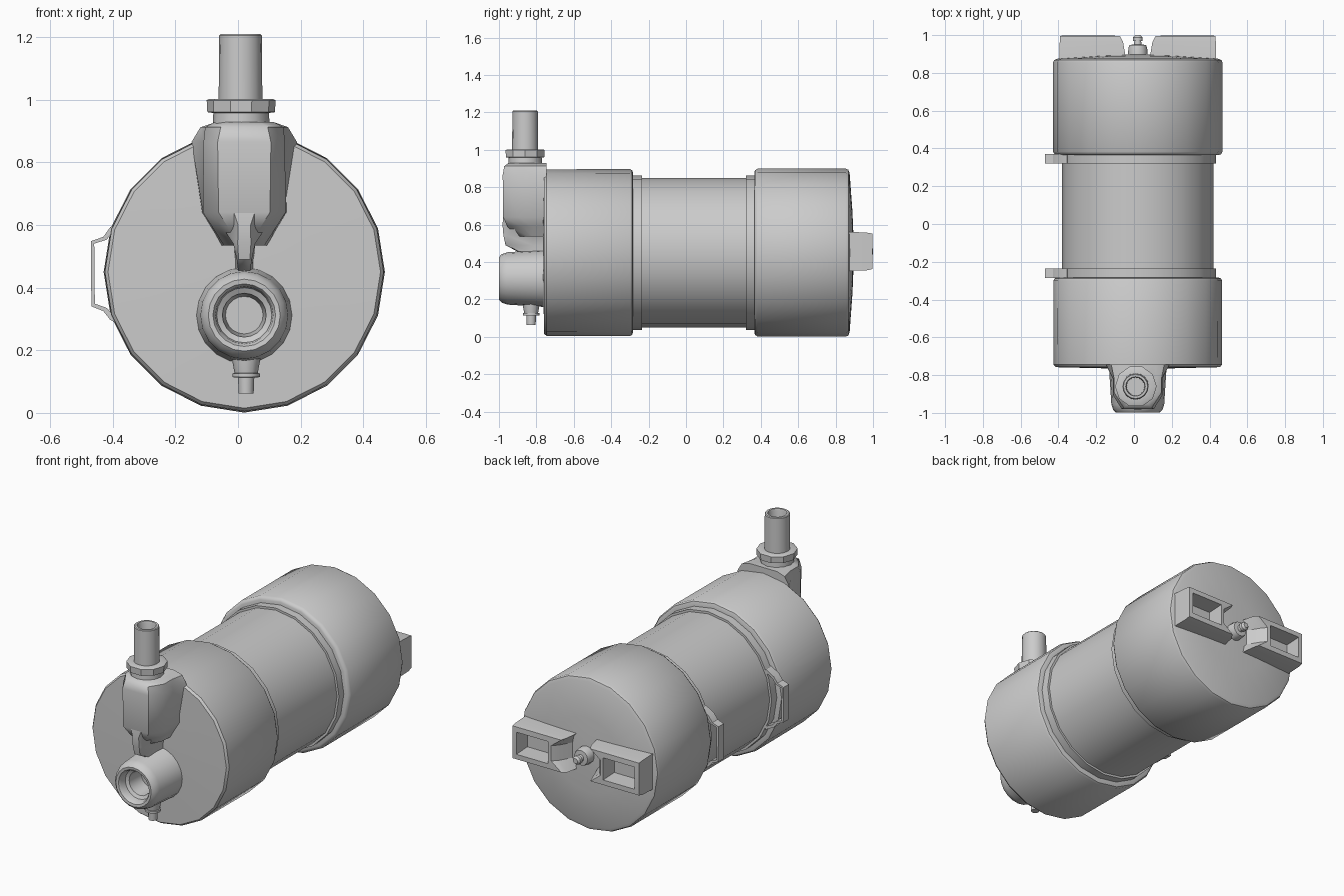
import bpy, bmesh, math

CX, CZ = 0.02, 0.45          # main axis of the canister


def loft(name, rings, closed=False, angle=35):
    """Skin a list of equal-length point rings; cap the ends unless closed."""
    bm = bmesh.new()
    vs = [[bm.verts.new(p) for p in r] for r in rings]
    n = len(vs[0])
    pairs = list(zip(vs, vs[1:]))
    if closed:
        pairs.append((vs[-1], vs[0]))
    for a, b in pairs:
        for i in range(n):
            j = (i + 1) % n
            bm.faces.new((a[i], a[j], b[j], b[i]))
    if not closed:
        bm.faces.new(vs[0])
        bm.faces.new(vs[-1])
    bmesh.ops.recalc_face_normals(bm, faces=bm.faces)
    me = bpy.data.meshes.new(name)
    bm.to_mesh(me)
    bm.free()
    ob = bpy.data.objects.new(name, me)
    bpy.context.collection.objects.link(ob)
    bpy.ops.object.select_all(action='DESELECT')
    ob.select_set(True)
    bpy.context.view_layer.objects.active = ob
    bpy.ops.object.shade_smooth_by_angle(angle=math.radians(angle))
    return ob


def lathe(name, prof, a, b, axis='Y', segs=20, closed=False):
    """Revolve (position, radius) pairs round Y at (x=a, z=b) or Z at (x=a, y=b)."""
    rings = []
    for t, r in prof:
        ring = []
        for i in range(segs):
            k = 2 * math.pi * i / segs
            u, v = a + r * math.cos(k), b + r * math.sin(k)
            ring.append((u, t, v) if axis == 'Y' else (u, v, t))
        rings.append(ring)
    return loft(name, rings, closed)


# canister: tube, two end caps
lathe("middle_tube", [(-0.32, 0.40), (0.40, 0.40)], CX, CZ)
lathe("front_cap", [(-0.765, 0.14), (-0.758, 0.435), (-0.745, 0.445), (-0.30, 0.447),
                    (-0.288, 0.44), (-0.283, 0.425), (-0.283, 0.39)], CX, CZ)
lathe("back_cap", [(0.365, 0.39), (0.365, 0.43), (0.37, 0.441), (0.383, 0.449), (0.855, 0.449),
                   (0.868, 0.443), (0.875, 0.425), (0.89, 0.22), (0.898, 0.03)], CX, CZ)

# straps with a raised bracket on the left
for tag, y0, y1 in (("front", -0.285, -0.235), ("back", 0.32, 0.37)):
    lathe(tag + "_strap", [(y0, 0.395), (y0, 0.413), (y1, 0.413), (y1, 0.395)], CX, CZ, closed=True)
    path = [(-0.355, 0.625), (-0.408, 0.593), (-0.43, 0.562), (-0.47, 0.548),
            (-0.468, 0.34), (-0.43, 0.325), (-0.408, 0.297), (-0.355, 0.27)]
    rings = []
    for x, z in path:
        zi = z + (CZ - z) * 0.08
        rings.append([(x, y0, z), (x, y1, z), (x + 0.011, y1, zi), (x + 0.011, y0, zi)])
    loft(tag + "_bracket", rings)

# inlet nozzle on the front
lathe("inlet_nozzle", [(-0.74, 0.16), (-0.765, 0.152), (-0.955, 0.14), (-0.985, 0.13), (-0.999, 0.115),
                       (-0.997, 0.10), (-0.985, 0.092), (-0.95, 0.088), (-0.94, 0.07), (-0.84, 0.06)],
      0.02, 0.312)

# drain under the nozzle
lathe("drain", [(0.22, 0.05), (0.175, 0.046), (0.127, 0.037), (0.126, 0.044), (0.114, 0.044),
                (0.113, 0.026), (0.062, 0.024)], 0.026, -0.828, 'Z', 12)


def section(z, w, front, bw, c, cx=0.02, back=-0.745):
    """Plan section of the housing: chamfered front, flared back."""
    return [(cx - bw, back, z), (cx - w, -0.82, z), (cx - w, front + 1.6 * c, z), (cx - w + c, front, z),
            (cx + w - c, front, z), (cx + w, front + 1.6 * c, z), (cx + w, -0.82, z), (cx + bw, back, z)]


# outlet housing and the fin below it
loft("outlet_housing", [section(0.928, 0.095, -0.95, 0.09, 0.045),
                        section(0.912, 0.125, -0.972, 0.14, 0.05),
                        section(0.865, 0.13, -0.98, 0.168, 0.045),
                        section(0.64, 0.132, -0.978, 0.135, 0.05),
                        section(0.59, 0.10, -0.955, 0.105, 0.05),
                        section(0.535, 0.065, -0.90, 0.075, 0.04)], angle=45)
loft("housing_fin", [section(0.66, 0.115, -0.975, 0.08, 0.075),
                     section(0.60, 0.075, -0.981, 0.06, 0.055),
                     section(0.54, 0.035, -0.976, 0.035, 0.014),
                     section(0.49, 0.024, -0.965, 0.03, 0.006),
                     section(0.455, 0.02, -0.90, 0.03, 0.005)], angle=45)

# outlet neck, collar and hollow pipe
lathe("outlet_neck", [(0.90, 0.092), (0.97, 0.088)], 0.01, -0.86, 'Z', 12)
lathe("outlet_collar", [(0.957, 0.085), (0.96, 0.108), (0.998, 0.11), (1.002, 0.102), (1.002, 0.06)],
      0.01, -0.86, 'Z', 10)
lathe("outlet_pipe", [(0.98, 0.07), (1.205, 0.068), (1.209, 0.064), (1.209, 0.052),
                      (1.20, 0.049), (1.03, 0.047)], 0.008, -0.86, 'Z', 16)


def grip_ring(s, y, xi, xo, z0, z1, notch):
    """Handle outline at depth y; the inner end is cut back round the knob."""
    m = (z0 + z1) / 2
    pts = [(xi, z0), (xo, z0), (xo, z1), (xi, z1), (xi + notch, m + 0.045), (xi + notch, m - 0.045)]
    return [(CX + s * x, y, z) for x, z in pts]


# pair of recessed handles on the back
for s, tag in ((-1, "left"), (1, "right")):
    loft(tag + "_handle", [grip_ring(s, 0.86, 0.06, 0.415, 0.352, 0.562, 0.01),
                           grip_ring(s, 0.965, 0.078, 0.413, 0.355, 0.557, 0.055),
                           grip_ring(s, 0.996, 0.095, 0.411, 0.362, 0.552, 0.065),
                           grip_ring(s, 0.998, 0.18, 0.385, 0.392, 0.522, 0),
                           grip_ring(s, 0.895, 0.18, 0.385, 0.397, 0.517, 0)], angle=25)

# centre knob between the handles
lathe("centre_knob", [(0.88, 0.052), (0.93, 0.05), (0.948, 0.044), (0.95, 0.02), (0.968, 0.018),
                      (0.97, 0.026), (0.988, 0.025), (1.0, 0.015)], CX, 0.455, segs=12)
